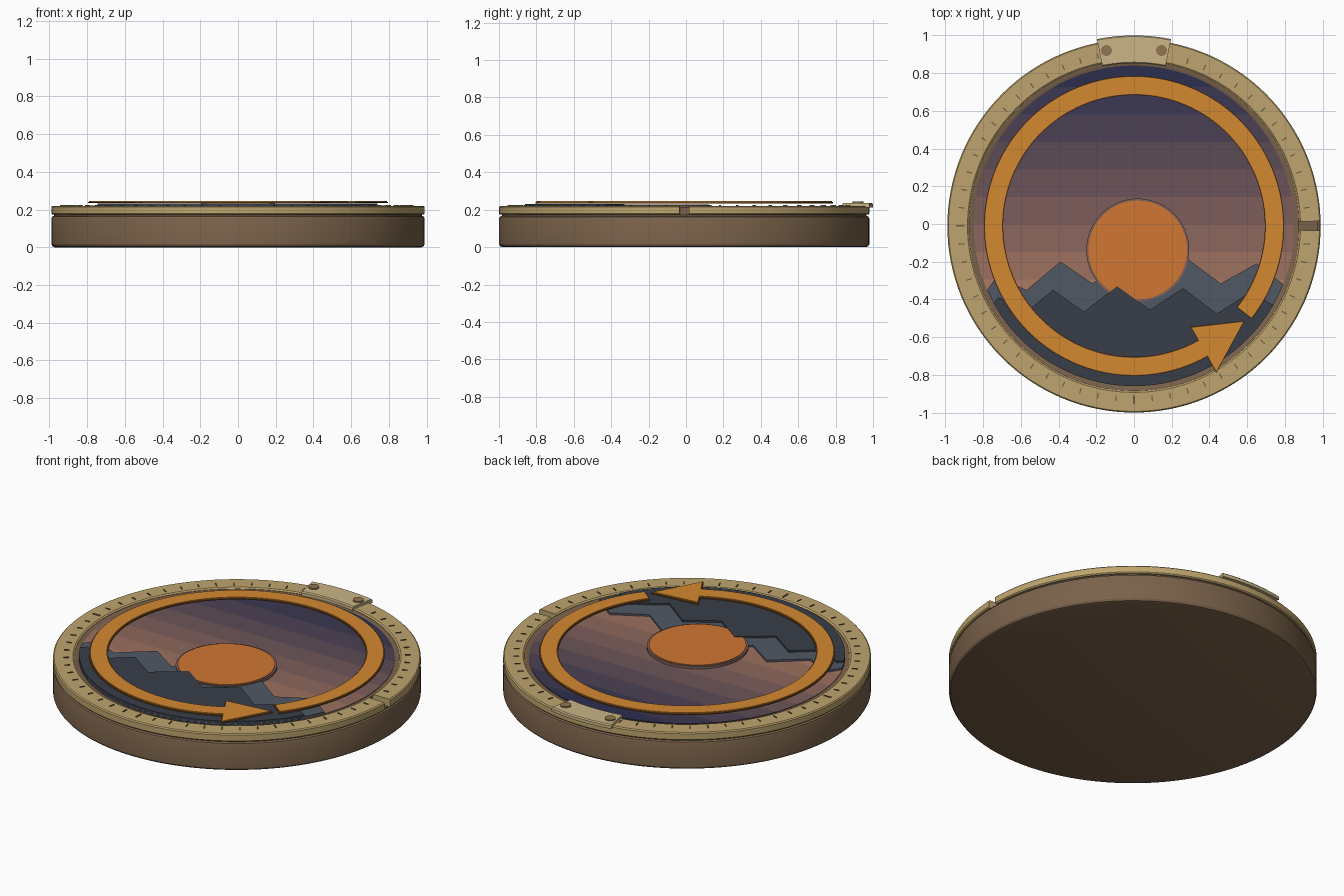
import bpy, bmesh
from math import sin, cos, radians, pi, asin, acos, atan2, sqrt

if "Cube" in bpy.data.objects:
    bpy.data.objects.remove(bpy.data.objects["Cube"])

CY = -0.01          # centre of the round body in y
R_PIC = 0.85        # radius of the inlaid picture


def material(name, rgb):
    m = bpy.data.materials.new(name)
    lin = [(c / 255 / 12.92) if c < 11 else ((c / 255 + 0.055) / 1.055) ** 2.4 for c in rgb]
    m.diffuse_color = (*lin, 1)
    m.use_nodes = True
    m.node_tree.nodes["Principled BSDF"].inputs["Base Color"].default_value = m.diffuse_color
    return m


def finish(bm, name, mat, smooth=True):
    bmesh.ops.recalc_face_normals(bm, faces=bm.faces)
    me = bpy.data.meshes.new(name)
    bm.to_mesh(me)
    bm.free()
    ob = bpy.data.objects.new(name, me)
    bpy.context.collection.objects.link(ob)
    ob.location.y = CY
    me.materials.append(mat)
    if smooth:
        bpy.ops.object.select_all(action='DESELECT')
        ob.select_set(True)
        bpy.context.view_layer.objects.active = ob
        bpy.ops.object.shade_smooth_by_angle(angle=radians(30))
    return ob


def polar(r, a):
    return (r * cos(a), r * sin(a))


def arc(r, a0, a1, n):
    return [polar(r, a0 + (a1 - a0) * i / n) for i in range(n + 1)]


def prism(bm, pts, z0, z1):
    f = bm.faces.new([bm.verts.new((x, y, z0)) for x, y in pts])
    ext = bmesh.ops.extrude_face_region(bm, geom=[f], use_keep_orig=True)
    for v in ext['geom']:
        if isinstance(v, bmesh.types.BMVert):
            v.co.z = z1


def plate(name, pts, z0, z1, mat):
    bm = bmesh.new()
    prism(bm, pts, z0, z1)
    return finish(bm, name, mat)


def lathe(name, profile, mat, a0=0.0, a1=2 * pi, n=128):
    """Revolve a closed (r, z) outline; a partial sweep gets end caps."""
    full = a1 - a0 > 2 * pi - 1e-6
    bm = bmesh.new()
    rings = []
    for i in range(n if full else n + 1):
        a = a0 + (a1 - a0) * i / n
        rings.append([bm.verts.new((*polar(r, a), z)) for r, z in profile])
    k = len(profile)
    for i in range(n):
        p, q = rings[i], rings[(i + 1) % len(rings)]
        for j in range(k):
            bm.faces.new((p[j], p[(j + 1) % k], q[(j + 1) % k], q[j]))
    if not full:
        bm.faces.new(rings[0])
        bm.faces.new(rings[-1])
    bmesh.ops.remove_doubles(bm, verts=bm.verts, dist=1e-5)
    return finish(bm, name, mat)


brown = material("brown", (122, 98, 74))
gold = material("gold", (190, 165, 110))
pale_gold = material("pale_gold", (203, 181, 134))
tick_brown = material("tick_brown", (112, 92, 60))
rivet_brown = material("rivet_brown", (146, 118, 80))
orange = material("orange", (212, 136, 48))
dark_orange = material("dark_orange", (120, 74, 30))
sun_orange = material("sun_orange", (208, 118, 50))
halo_mat = material("halo_brown", (128, 98, 90))
far_grey = material("far_grey", (80, 88, 100))
near_grey = material("near_grey", (56, 61, 72))

# Body disc with rounded rim and shallow groove under the bezel
bm = bmesh.new()
prof = [(0.972, 0), (0.983, 0.004), (0.99, 0.015), (0.99, 0.152),
        (0.986, 0.162), (0.975, 0.167), (0.975, 0.175)]
rings = [[bm.verts.new((*polar(r, 2 * pi * i / 128), z)) for i in range(128)] for r, z in prof]
for p, q in zip(rings, rings[1:]):
    for i in range(128):
        j = (i + 1) % 128
        bm.faces.new((p[i], p[j], q[j], q[i]))
bm.faces.new(rings[0])
bm.faces.new(rings[-1])
finish(bm, "body_disc", brown)

# Split bezel ring and the inner lip
gap = asin(0.024 / 0.93)
lathe("bezel_ring", [(0.875, 0.173), (0.985, 0.173), (0.99, 0.179), (0.99, 0.214),
                     (0.984, 0.22), (0.883, 0.22), (0.875, 0.214)],
      gold, gap, 2 * pi - gap)
lathe("inner_lip", [(0.848, 0.172), (0.876, 0.172), (0.876, 0.212), (0.866, 0.212),
                    (0.848, 0.206)], brown)

# Tick marks around the bezel
bm = bmesh.new()
for i in range(60):
    a = 2 * pi * i / 60
    if i == 0 or abs(a - pi / 2) < radians(12):
        continue
    r0, r1, w = (0.90, 0.945, 0.004) if i % 15 == 0 else (0.905, 0.935, 0.003)
    c, s = cos(a), sin(a)
    prism(bm, [(r * c - t * s, r * s + t * c)
               for r, t in ((r0, -w), (r1, -w), (r1, w), (r0, w))], 0.218, 0.224)
finish(bm, "bezel_ticks", tick_brown, False)

# Sky bands, dark at the top and warm at the horizon
top, low = (44, 46, 78), (172, 122, 98)
edges = [R_PIC] + [0.146 * k + 0.007 for k in range(5, -4, -1)] + [-R_PIC]
for i, (y1, y0) in enumerate(zip(edges, edges[1:])):
    t = min(i / 8, 1)
    m = material("sky_%d" % i, [a + (b - a) * t for a, b in zip(top, low)])
    b0, b1 = asin(y0 / R_PIC), asin(y1 / R_PIC)
    right = arc(R_PIC, b0, b1, 20)
    left = [(-x, y) for x, y in reversed(right)]
    if i == 0:
        left = left[1:]
    if i == len(edges) - 2:
        left = left[:-1]
    plate("sky_band_%d" % i, right + left, 0.174, 0.21, m)


# Mountain layers: ridge line on top, picture rim below
def mountains(name, ridge, z0, z1, mat):
    def rim(p):
        x, y = p
        return atan2(y, sqrt(R_PIC ** 2 - y * y) * (1 if x > 0 else -1))
    aL, aR = rim(ridge[0]) % (2 * pi), rim(ridge[-1]) % (2 * pi)
    plate(name, ridge[1:-1] + list(reversed(arc(R_PIC, aL, aR, 48))), z0, z1, mat)


mountains("far_mountains",
          [(-0.79, -0.34), (-0.73, -0.27), (-0.57, -0.34), (-0.39, -0.19), (-0.22, -0.305),
           (-0.05, -0.18), (0.11, -0.30), (0.29, -0.18), (0.46, -0.305), (0.65, -0.2),
           (0.78, -0.31)], 0.2, 0.221, far_grey)
mountains("near_mountains",
          [(-0.75, -0.41), (-0.72, -0.38), (-0.545, -0.435), (-0.43, -0.34), (-0.265, -0.455),
           (-0.09, -0.32), (0.085, -0.445), (0.26, -0.33), (0.44, -0.465), (0.62, -0.35),
           (0.735, -0.42)], 0.205, 0.231, near_grey)


# Sun with a thin halo disc behind it
def disc(name, x, y, r, z0, z1, mat, n=64):
    plate(name, [(x + r * cos(2 * pi * i / n), y + r * sin(2 * pi * i / n)) for i in range(n)],
          z0, z1, mat)


disc("sun_halo", 0.02, -0.128, 0.273, 0.205, 0.225, halo_mat)
disc("sun", 0.02, -0.128, 0.262, 0.21, 0.229, sun_orange)


# Circular arrow with a darker edge plate underneath
def arrow(name, e, z0, z1, mat):
    tail, base = radians(-38) - e, radians(299.6) - e
    pts = arc(0.79 + e, tail, base, 112)
    pts += [polar(0.885 + 1.5 * e, base), polar(0.772, radians(318.7) + 2 * e),
            polar(0.622 - 1.5 * e, base)]
    pts += reversed(arc(0.70 - e, tail, base, 112))
    plate(name, pts, z0, z1, mat)


arrow("arrow_edge", 0.006, 0.234, 0.24, dark_orange)
arrow("arrow", 0, 0.238, 0.246, orange)

# Clasp plate over the bezel with two rivets
h = radians(11.2)
lathe("clasp_plate", [(0.862, 0.212), (1.01, 0.212), (1.01, 0.23), (1.004, 0.236),
                      (0.868, 0.236), (0.862, 0.23)], pale_gold, pi / 2 - h, pi / 2 + h, 16)
for side, x in (("left", -0.146), ("right", 0.146)):
    disc("clasp_rivet_" + side, x, 0.93, 0.029, 0.225, 0.243, rivet_brown, 24)
